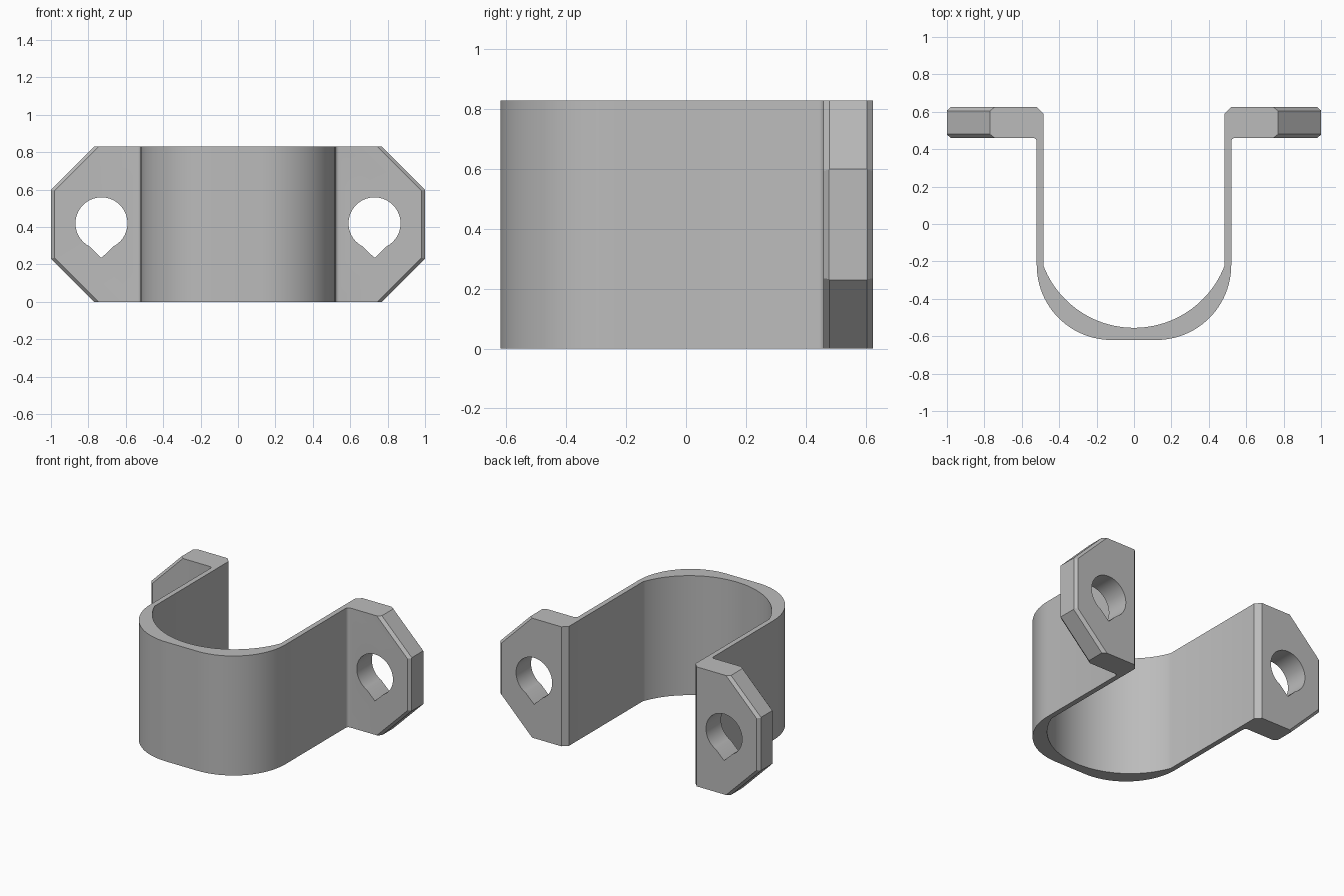
import bpy, bmesh, math
from mathutils import Vector

cube = bpy.data.objects.get("Cube")
if cube:
    bpy.data.objects.remove(cube, do_unlink=True)

HEIGHT = 0.83
BACK, FRONT = 0.625, 0.46      # ear faces in y
INNER, OUTER = 0.485, 0.52     # strap wall faces in x

grey = bpy.data.materials.new("plain grey")
grey.use_nodes = True
colour = (0.5, 0.5, 0.5, 1)
grey.diffuse_color = colour
grey.node_tree.nodes["Principled BSDF"].inputs["Base Color"].default_value = colour


def arc(cx, cy, r, start, end, steps):
    angles = [math.radians(start + (end - start) * i / steps) for i in range(steps + 1)]
    return [(cx + r * math.cos(a), cy + r * math.sin(a)) for a in angles]


def prism(bm, points, direction):
    """Extrude a closed outline into a solid."""
    face = bm.faces.new([bm.verts.new(p) for p in points])
    moved = bmesh.ops.extrude_face_region(bm, geom=[face])["geom"]
    bmesh.ops.translate(bm, vec=direction,
                        verts=[g for g in moved if isinstance(g, bmesh.types.BMVert)])


def make_object(name, bm):
    bmesh.ops.recalc_face_normals(bm, faces=bm.faces)
    mesh = bpy.data.meshes.new(name)
    bm.to_mesh(mesh)
    bm.free()
    mesh.materials.append(grey)
    obj = bpy.data.objects.new(name, mesh)
    bpy.context.collection.objects.link(obj)
    return obj


# Half of the clip outline: outer strap, fillet, ear, back chamfer, inner bore
outer = arc(0.12, -0.22, 0.4, -90, 0, 24)
ear = arc(0.54, 0.44, 0.02, 180, 90, 4)
ear += [(1, FRONT), (1, BACK), (OUTER, BACK), (INNER, 0.59)]
bore_y, bore_r = -0.036, 0.519
kink = math.degrees(math.acos(INNER / bore_r))
bore = arc(0, bore_y, bore_r, -kink, -90, 32)
half = outer + ear + bore
outline = half + [(-x, y) for x, y in reversed(half[:-1])]

bm = bmesh.new()
prism(bm, [(x, y, 0) for x, y in outline], (0, 0, HEIGHT))


def trim(side, point, normal):
    """Slice the outer end of one ear and cap the cut."""
    verts = [v for v in bm.verts if v.co.x * side > 0.57]
    chosen = set(verts)
    faces = [f for f in bm.faces if all(v in chosen for v in f.verts)]
    edges = {e for f in faces for e in f.edges}
    cut = bmesh.ops.bisect_plane(
        bm, geom=verts + list(edges) + faces, dist=1e-5, clear_outer=True,
        plane_co=Vector((point[0] * side, point[1], point[2])),
        plane_no=Vector((normal[0] * side, normal[1], normal[2])))["geom_cut"]
    bmesh.ops.holes_fill(bm, edges=[g for g in cut if isinstance(g, bmesh.types.BMEdge)], sides=0)


# Clip the ear corners, then chamfer the front and back rims
for side in (1, -1):
    bmesh.ops.bisect_plane(bm, geom=bm.verts[:] + bm.edges[:] + bm.faces[:],
                           plane_co=(0.6 * side, 0, 0), plane_no=(1, 0, 0))
    trim(side, (0.77, 0, HEIGHT), (1, 0, 1))
    trim(side, (0.77, 0, 0), (1, 0, -1))
    for y, d in ((BACK, 1), (FRONT, -1)):
        trim(side, (0.98, y, 0), (0.9, d, 0))
        trim(side, (0.745, y, HEIGHT), (1, 1.25 * d, 1))
        trim(side, (0.745, y, 0), (1, 1.25 * d, -1))
bmesh.ops.remove_doubles(bm, verts=bm.verts, dist=1e-5)
bmesh.ops.dissolve_limit(bm, angle_limit=0.002, verts=bm.verts, edges=bm.edges)
clip = make_object("mounting_clip", bm)

# Teardrop screw holes through both ears
bm = bmesh.new()
for x in (-0.73, 0.73):
    drop = arc(x, 0.42, 0.139, -63, 243, 44) + [(x, 0.235)]
    prism(bm, [(px, 0.3, pz) for px, pz in drop], (0, 0.5, 0))
cutter = make_object("hole_cutter", bm)
cutter.hide_render = True

cut = clip.modifiers.new("screw holes", "BOOLEAN")
cut.operation = "DIFFERENCE"
cut.solver = "EXACT"
cut.object = cutter
for obj in bpy.context.selected_objects:
    obj.select_set(False)
clip.select_set(True)
bpy.context.view_layer.objects.active = clip
bpy.ops.object.modifier_apply(modifier=cut.name)
bpy.data.objects.remove(cutter, do_unlink=True)
bpy.ops.object.shade_smooth_by_angle(angle=math.radians(25))
